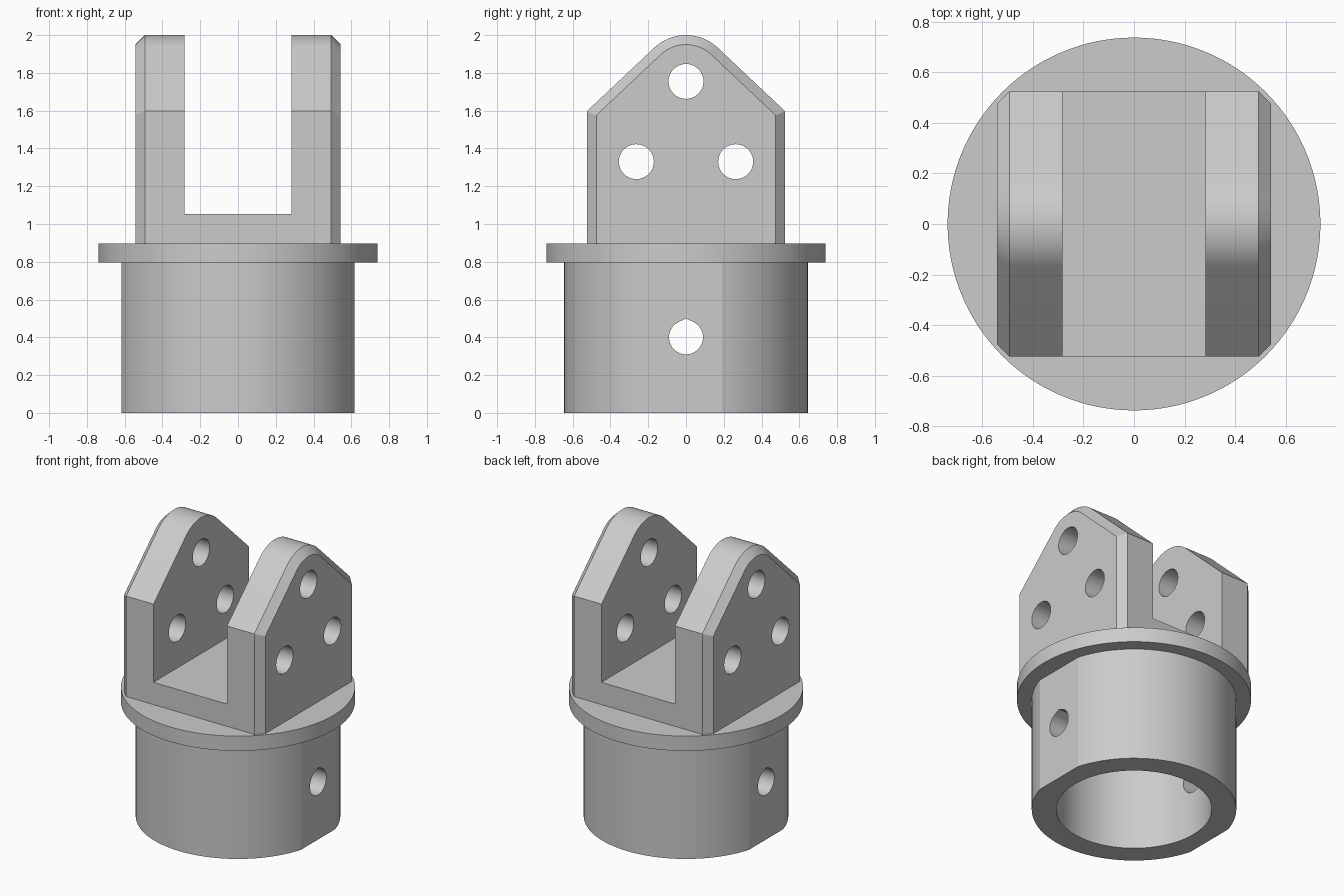
import bpy, bmesh, math

if "Cube" in bpy.data.objects:
    bpy.data.objects.remove(bpy.data.objects["Cube"], do_unlink=True)

grey = bpy.data.materials.new("plain grey")
grey.use_nodes = True
colour = (0.6, 0.6, 0.6, 1)
grey.diffuse_color = colour
grey.node_tree.nodes["Principled BSDF"].inputs["Base Color"].default_value = colour


def loft(name, rings):
    """Closed solid through matching rings of points, capped at both ends."""
    bm = bmesh.new()
    loops = [[bm.verts.new(p) for p in ring] for ring in rings]
    for a, b in zip(loops, loops[1:]):
        for i in range(len(a)):
            j = (i + 1) % len(a)
            bm.faces.new((a[i], a[j], b[j], b[i]))
    bm.faces.new(loops[0])
    bm.faces.new(loops[-1])
    bmesh.ops.recalc_face_normals(bm, faces=bm.faces[:])
    mesh = bpy.data.meshes.new(name)
    bm.to_mesh(mesh)
    bm.free()
    mesh.materials.append(grey)
    obj = bpy.data.objects.new(name, mesh)
    bpy.context.collection.objects.link(obj)
    return obj


def disc(name, radius, z0, z1, sides=128):
    angles = [math.tau * i / sides for i in range(sides)]
    return loft(name, [[(radius * math.cos(a), radius * math.sin(a), z) for a in angles]
                       for z in (z0, z1)])


def box(name, hx, hy, z0, z1):
    return loft(name, [[(-hx, -hy, z), (hx, -hy, z), (hx, hy, z), (-hx, hy, z)]
                       for z in (z0, z1)])


def cross_bar(name, outline, reach=1):
    """Cutter along x from a list of (y, z) points."""
    return loft(name, [[(x, y, z) for y, z in outline] for x in (-reach, reach)])


def circle(y, z, r, start=0.0, sweep=math.tau, steps=48):
    return [(y + r * math.cos(start + sweep * i / steps),
             z + r * math.sin(start + sweep * i / steps)) for i in range(steps)]


def cut(obj, cutter, operation="DIFFERENCE"):
    mod = obj.modifiers.new("cut", "BOOLEAN")
    mod.operation = operation
    mod.solver = "EXACT"
    mod.object = cutter
    bpy.ops.object.select_all(action="DESELECT")
    bpy.context.view_layer.objects.active = obj
    obj.select_set(True)
    bpy.ops.object.modifier_apply(modifier=mod.name)
    bpy.data.objects.remove(cutter, do_unlink=True)


# Main heights
FLANGE_BASE, FLANGE_TOP = 0.795, 0.898

# Sleeve: bored tube with two side flats and a pointed cross hole
sleeve = disc("sleeve", 0.645, 0, FLANGE_BASE)
cut(sleeve, box("flats_cutter", 0.617, 1, -0.1, 1), "INTERSECT")
cut(sleeve, disc("bore_cutter", 0.49, -0.1, 1))
lean = math.acos(0.9)
teardrop = circle(0, 0.4, 0.09, math.pi / 2 + lean, math.tau - 2 * lean)
teardrop += [(0.09 * math.sin(lean), 0.4 + 0.09 * math.cos(lean)), (0, 0.5)]
cut(sleeve, cross_bar("pin_cutter", teardrop))

# Flange: closes the top of the bore
flange = disc("flange", 0.738, FLANGE_BASE, FLANGE_TOP)

# Fork: rounded gable outline, with its outer faces chamfered
PEAK_Z, PEAK_R, HALF_Y, SHOULDER_Z = 1.755, 0.245, 0.525, 1.597
drop = SHOULDER_Z - PEAK_Z
tangent = math.atan2(drop, HALF_Y) + math.acos(PEAK_R / math.hypot(HALF_Y, drop))


def gable(inset):
    r, w = PEAK_R - inset, HALF_Y - inset
    shoulder = PEAK_Z + (r - w * math.cos(tangent)) / math.sin(tangent)
    steps = 24
    arc = []
    for i in range(steps + 1):
        a = tangent + (math.pi - 2 * tangent) * i / steps
        arc.append((r * math.cos(a), PEAK_Z + r * math.sin(a)))
    return [(w, FLANGE_TOP), (w, shoulder)] + arc + [(-w, shoulder), (-w, FLANGE_TOP)]


sections = [(-0.543, 0.05), (-0.493, 0), (0.493, 0), (0.543, 0.05)]
fork = loft("fork", [[(x, y, z) for y, z in gable(inset)] for x, inset in sections])
cut(fork, box("slot_cutter", 0.283, 1, 1.053, 2.5))
for y, z in ((0, PEAK_Z), (-0.263, 1.33), (0.263, 1.33)):
    cut(fork, cross_bar("bolt_cutter", circle(y, z, 0.0925)))

# Smooth the round walls, keep the edges crisp
bpy.ops.object.select_all(action="DESELECT")
for part in (sleeve, flange, fork):
    part.select_set(True)
bpy.context.view_layer.objects.active = fork
bpy.ops.object.shade_smooth_by_angle(angle=math.radians(10))
